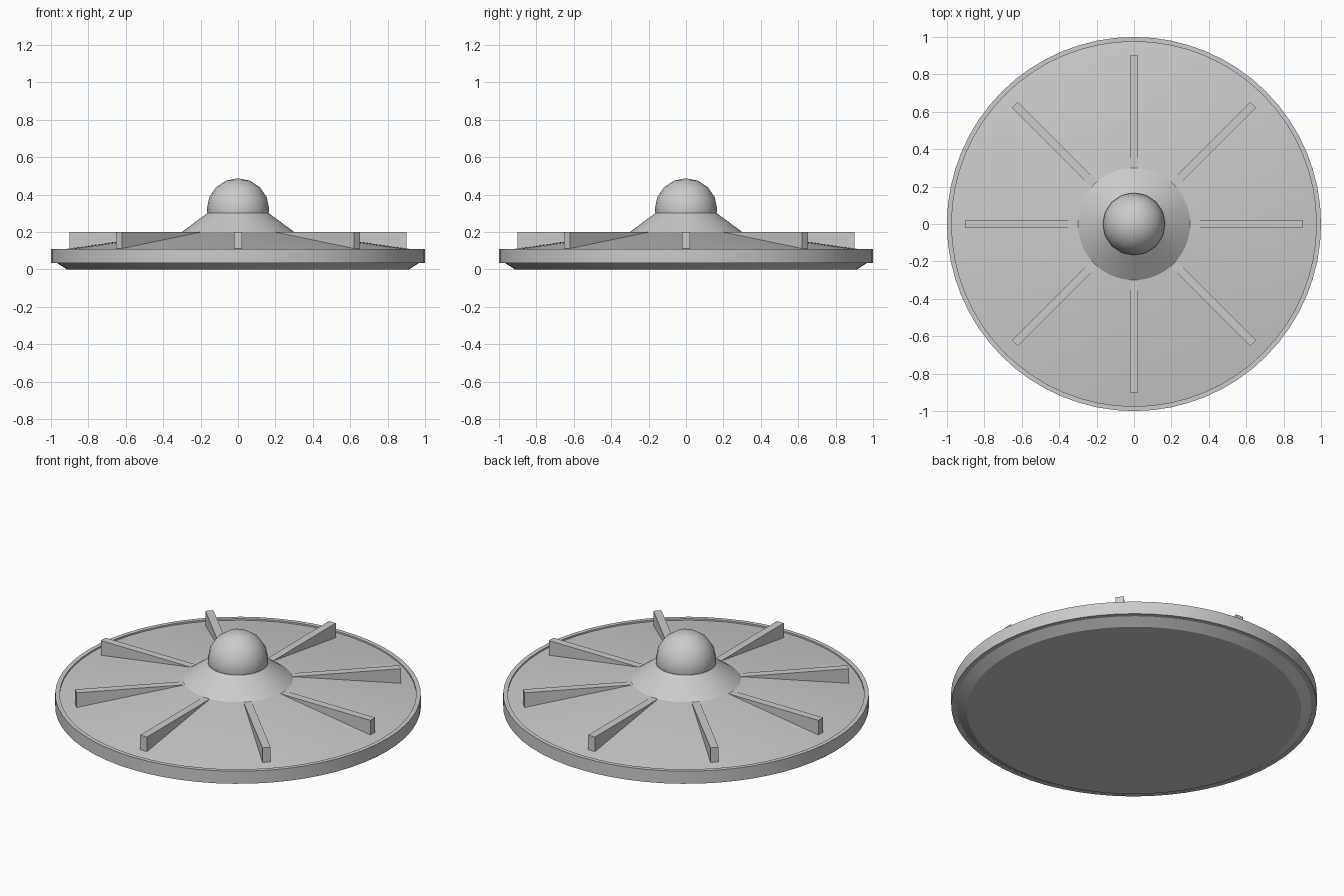
import bpy, bmesh, math
from mathutils import Matrix

if "Cube" in bpy.data.objects:
    bpy.data.objects.remove(bpy.data.objects["Cube"])

grey = bpy.data.materials.new("light_grey")
grey.diffuse_color = (0.6, 0.6, 0.6, 1)
grey.use_nodes = True
grey.node_tree.nodes["Principled BSDF"].inputs["Base Color"].default_value = grey.diffuse_color


def finish(name, bm, smooth=None):
    bmesh.ops.recalc_face_normals(bm, faces=bm.faces)
    me = bpy.data.meshes.new(name)
    bm.to_mesh(me)
    bm.free()
    me.materials.append(grey)
    ob = bpy.data.objects.new(name, me)
    bpy.context.collection.objects.link(ob)
    if smooth:
        bpy.ops.object.select_all(action='DESELECT')
        ob.select_set(True)
        bpy.context.view_layer.objects.active = ob
        bpy.ops.object.shade_smooth_by_angle(angle=math.radians(smooth))
    return ob


def lathe(name, profile, sides=64, closed=False, smooth=20):
    """Spin (radius, z) points around z; open profiles get end caps."""
    bm = bmesh.new()
    rings = [[bm.verts.new((r * math.cos(2 * math.pi * i / sides),
                            r * math.sin(2 * math.pi * i / sides), z))
              for i in range(sides)] for r, z in profile]
    pairs = list(zip(rings, rings[1:]))
    if closed:
        pairs.append((rings[-1], rings[0]))
    else:
        bm.faces.new(rings[0])
        bm.faces.new(rings[-1])
    for a, b in pairs:
        for i in range(sides):
            j = (i + 1) % sides
            bm.faces.new((a[i], a[j], b[j], b[i]))
    return finish(name, bm, smooth)


# Saucer body: flat bottom, chamfer, shallow cone top
lathe("saucer_body", [(0.915, 0), (0.97, 0.035), (0.98, 0.035),
                      (0.98, 0.10), (0.3, 0.2)])

# Outer rim band
lathe("rim_band", [(0.975, 0.034), (1.0, 0.034), (1.0, 0.11), (0.975, 0.11)],
      closed=True)

# Steep collar below the dome
lathe("collar", [(0.3, 0.2), (0.165, 0.3)])

# Dome
bm = bmesh.new()
bmesh.ops.create_uvsphere(bm, u_segments=16, v_segments=8, radius=0.167,
                          matrix=Matrix.Translation((0, 0, 0.32)))
finish("dome", bm, 40)

# Eight radial fins, level on top and sunk into the cone
for k in range(8):
    bm = bmesh.new()
    bmesh.ops.create_cube(bm, size=1, matrix=Matrix.Rotation(k * math.pi / 4, 4, 'Z')
                          @ Matrix.Translation((0.6, 0, 0.15))
                          @ Matrix.Diagonal((0.6, 0.045, 0.1, 1)))
    finish(f"fin_{k + 1}", bm)
